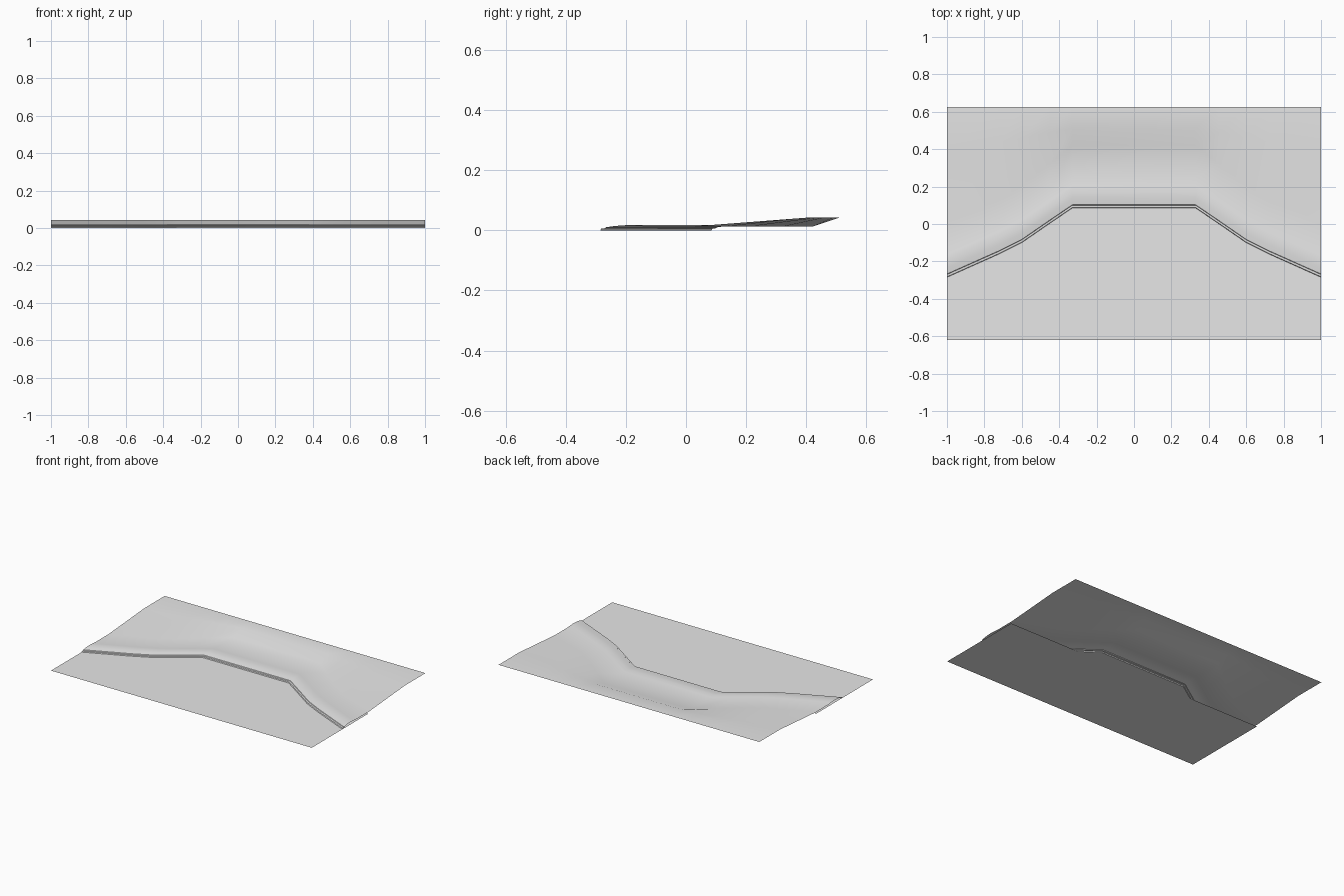
import bpy

cube = bpy.data.objects.get("Cube")
if cube:
    bpy.data.objects.remove(cube, do_unlink=True)

# One plain grey for everything
grey = bpy.data.materials.new("pale_grey")
grey.use_nodes = True
colour = (0.8, 0.8, 0.8, 1.0)
grey.diffuse_color = colour
grey.node_tree.nodes["Principled BSDF"].inputs["Base Color"].default_value = colour


def loft(name, columns, smooth=False):
    """Make an open sheet by bridging equal-length columns of points."""
    rows = len(columns[0])
    verts = [p for column in columns for p in column]
    faces = []
    for c in range(len(columns) - 1):
        for r in range(rows - 1):
            a = c * rows + r
            faces.append((a, a + rows, a + rows + 1, a + 1))
    mesh = bpy.data.meshes.new(name)
    mesh.from_pydata(verts, [], faces)
    mesh.materials.append(grey)
    obj = bpy.data.objects.new(name, mesh)
    bpy.context.collection.objects.link(obj)
    if smooth:
        bpy.ops.object.select_all(action="DESELECT")
        obj.select_set(True)
        bpy.context.view_layer.objects.active = obj
        bpy.ops.object.shade_smooth_by_angle()
    return obj


# Stations along the bay: x, shoreline y, back of path y, ridge y
half = [
    (0.33, 0.085, 0.42, 0.51),
    (0.455, 0.0, 0.32, 0.49),
    (0.6, -0.1, 0.205, 0.46),
    (0.72, -0.16, 0.125, 0.44),
    (1.0, -0.285, 0.01, 0.40),
]
stations = [(-x, *rest) for x, *rest in reversed(half)] + half

# Beach section: distance behind the shoreline, height
beach = [(0, 0), (0.003, 0.006), (0.015, 0.007), (0.018, 0.010),
         (0.05, 0.0145), (0.085, 0.017), (0.12, 0.015), (0.16, 0.012)]
FRONT, BACK, PATH, TOP = -0.62, 0.625, 0.012, 0.042

shore_columns, water_columns = [], []
for x, shore, path, ridge in stations:
    column = [(x, shore + d, z) for d, z in beach]
    column += [(x, path, PATH), (x, ridge, TOP), (x, BACK, TOP)]
    shore_columns.append(column)
    water_columns.append([(x, FRONT, 0), (x, max(0, shore), 0)])

# Beach, path and raised land behind it
loft("shore_terrain", shore_columns, smooth=True)
# Flat sheet of water in front
loft("water_sheet", water_columns)
